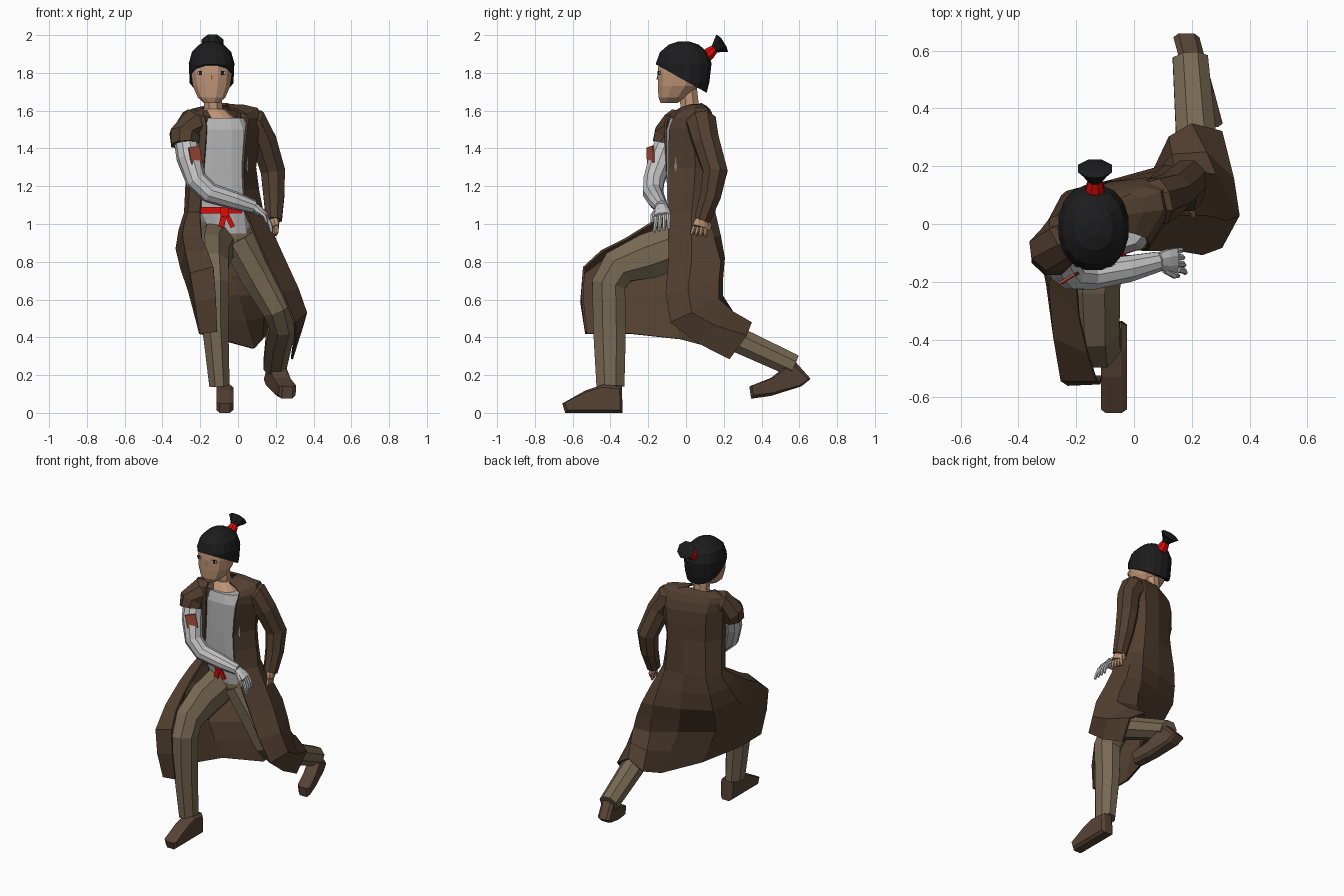
import bpy, bmesh, math
from mathutils import Vector as V, Matrix


def material(name, r, g, b):
    m = bpy.data.materials.new(name)
    m.diffuse_color = (r, g, b, 1)
    return m


ROBE = material("dark brown cloth", 0.085, 0.050, 0.029)
PANTS = material("khaki cloth", 0.185, 0.140, 0.085)
SHOE = material("shoe leather", 0.095, 0.056, 0.036)
SHIRT = material("grey cloth", 0.45, 0.45, 0.45)
GREY = material("pale grey sleeve", 0.55, 0.55, 0.55)
SKIN = material("skin", 0.52, 0.30, 0.185)
HAIR = material("black hair", 0.012, 0.012, 0.013)
RED = material("red cloth", 0.70, 0.003, 0.003)
PATCH = material("rust patch", 0.38, 0.075, 0.045)


def finish(name, bm, mat):
    bmesh.ops.recalc_face_normals(bm, faces=bm.faces)
    me = bpy.data.meshes.new(name)
    bm.to_mesh(me)
    bm.free()
    me.materials.append(mat)
    ob = bpy.data.objects.new(name, me)
    bpy.context.collection.objects.link(ob)
    return ob


def loft(name, rings, mat, closed=True, cut=None):
    bm = bmesh.new()
    rows = [[bm.verts.new(p) for p in r] for r in rings]
    n = len(rows[0])
    for a, b in zip(rows, rows[1:]):
        for i in range(n if closed else n - 1):
            j = (i + 1) % n
            bm.faces.new((a[i], a[j], b[j], b[i]))
    if closed:
        bm.faces.new(rows[0])
        bm.faces.new(rows[-1])
    if cut:  # keep only what lies above a plane
        bmesh.ops.bisect_plane(bm, geom=bm.verts[:] + bm.edges[:] + bm.faces[:],
                               plane_co=cut[0], plane_no=cut[1], clear_inner=True)
        bmesh.ops.holes_fill(bm, edges=[e for e in bm.edges if e.is_boundary])
    return finish(name, bm, mat)


def spow(a, p):
    return math.copysign(abs(a) ** p, a)


def stack(name, rings, mat, n=12, p=0.85, cut=None):
    """Horizontal rounded rings: (z, cx, cy, rx, ry)."""
    out = []
    for z, cx, cy, rx, ry in rings:
        angs = [2 * math.pi * (i + 0.5) / n for i in range(n)]
        out.append([V((cx + rx * spow(math.cos(a), p), cy + ry * spow(math.sin(a), p), z)) for a in angs])
    return loft(name, out, mat, cut=cut)


def tube(name, pts, mat, ref=(1, 0, 0), n=8):
    """Limb along a path: (x, y, z, radius along ref, other radius)."""
    c = [V(p[:3]) for p in pts]
    out = []
    for i, p in enumerate(pts):
        t = V()
        if i:
            t += (c[i] - c[i - 1]).normalized()
        if i < len(c) - 1:
            t += (c[i + 1] - c[i]).normalized()
        t.normalize()
        u = V(ref)
        u = (u - t * u.dot(t)).normalized()
        w = t.cross(u)
        r1, r2 = p[3], p[-1]
        angs = [2 * math.pi * (k + 0.5) / n for k in range(n)]
        out.append([c[i] + u * r1 * math.cos(a) + w * r2 * math.sin(a) for a in angs])
    return loft(name, out, mat)


def plate(name, centre, normal, up, w, h, t, mat):
    nrm = V(normal).normalized()
    side = V(up).cross(nrm).normalized()
    upv = nrm.cross(side)
    m = Matrix((side * w, upv * h, nrm * t)).transposed().to_4x4()
    bm = bmesh.new()
    bmesh.ops.create_cube(bm, size=1, matrix=Matrix.Translation(V(centre)) @ m)
    return finish(name, bm, mat)


def shoe(name, profile, x, half, shear):
    y0 = profile[0][0]
    cy = sum(p[0] for p in profile) / len(profile)
    cz = sum(p[1] for p in profile) / len(profile)
    rings = []
    for s, k in ((-1, 0.8), (-0.6, 1), (0.6, 1), (1, 0.8)):
        rings.append([V((x + s * half + (y - y0) * shear, cy + (y - cy) * (1 - (1 - k) * .4),
                         cz + (z - cz) * k)) for y, z in profile])
    return loft(name, rings, SHOE)


def curve(col, steps=2):
    """Smooth curve through a column of points."""
    c = [V(p) for p in col]
    c = [2 * c[0] - c[1]] + c + [2 * c[-1] - c[-2]]
    out = []
    for a, b, d, e in zip(c, c[1:], c[2:], c[3:]):
        for k in range(steps):
            t = k / steps
            out.append(0.5 * (2 * b + (d - a) * t + (2 * a - 5 * b + 4 * d - e) * t * t
                              + (3 * b - a - 3 * d + e) * t ** 3))
    return out + [c[-2]]


def cloth(name, cols):
    ob = loft(name, [curve(c) for c in cols], ROBE, closed=False)
    s = ob.modifiers.new("thickness", 'SOLIDIFY')
    s.thickness, s.offset = 0.012, 0
    return ob


# Robe skirt: columns from waist to hem, right front edge round the back to left front edge
skirt = [
    [(-.20, -.09, 1.06), (-.19, -.32, .92), (-.13, -.54, .77), (-.11, -.53, .43)],
    [(-.26, -.05, 1.06), (-.29, -.22, .94), (-.25, -.54, .74), (-.20, -.53, .42)],
    [(-.28, .02, 1.06), (-.325, -.08, .87), (-.26, -.32, .65), (-.20, -.30, .42)],
    [(-.23, .11, 1.06), (-.255, .07, .83), (-.19, -.05, .62), (-.10, -.03, .39)],
    [(-.08, .14, 1.06), (-.06, .15, .82), (.00, .09, .62), (.08, .16, .34)],
    [(.05, .15, 1.06), (.11, .20, .82), (.14, .19, .62), (.125, .30, .39)],
    [(.10, .10, 1.06), (.21, .18, .80), (.28, .17, .60), (.20, .345, .475)],
    [(.13, .03, 1.06), (.25, .03, .80), (.36, .03, .53), (.30, .32, .41)],
    [(.04, -.09, 1.06), (.15, -.09, .80), (.30, -.08, .48), (.285, .23, .285)]]
cloth("robe_skirt", skirt)

# Robe upper body: same columns, waist to collar
upper = [
    [(-.18, -.10, 1.3), (-.165, -.11, 1.51), (-.18, -.09, 1.57), (-.19, -.03, 1.61)],
    [(-.25, -.07, 1.3), (-.27, -.08, 1.50), (-.27, -.06, 1.57), (-.20, -.01, 1.615)],
    [(-.27, .00, 1.3), (-.28, .00, 1.50), (-.28, -.01, 1.585), (-.20, .01, 1.615)],
    [(-.21, .09, 1.3), (-.22, .09, 1.50), (-.22, .055, 1.59), (-.18, .045, 1.62)],
    [(-.08, .14, 1.3), (-.08, .14, 1.50), (-.10, .105, 1.60), (-.12, .075, 1.635)],
    [(.03, .15, 1.3), (.04, .155, 1.50), (.03, .125, 1.60), (-.06, .08, 1.635)],
    [(.06, .115, 1.3), (.10, .13, 1.50), (.09, .11, 1.61), (-.06, .06, 1.63)],
    [(.09, .05, 1.3), (.12, .04, 1.50), (.10, .05, 1.61), (-.055, .03, 1.63)],
    [(.025, -.09, 1.3), (.045, -.085, 1.51), (.04, -.045, 1.58), (-.05, -.02, 1.615)]]
cloth("robe_body", [[s[0]] + u for s, u in zip(skirt, upper)])

# Shirt, chest skin, sash, trousers seat
stack("shirt", [(.95, -.05, .0, .12, .09), (1.06, -.08, -.02, .145, .08), (1.3, -.085, -.025, .14, .08),
                (1.5, -.085, -.025, .145, .08), (1.56, -.09, -.01, .125, .075)], SHIRT, p=.75)
stack("chest_skin", [(1.55, -.105, .0, .10, .075), (1.61, -.13, .015, .06, .05)], SKIN)
stack("sash", [(1.055, -.09, -.02, .14, .09), (1.09, -.09, -.02, .14, .09)], RED, p=.75)
plate("sash_knot", (-.07, -.115, 1.065), (0, -1, 0), (0, 0, 1), .045, .05, .02, RED)
plate("sash_tail_long", (-.085, -.112, 1.0), (0, -1, 0), (.2, 0, 1), .03, .08, .01, RED)
plate("sash_tail_short", (-.045, -.112, 1.02), (0, -1, 0), (-.5, 0, 1), .025, .08, .01, RED)
stack("trouser_seat", [(.82, -.06, .01, .10, .07), (.92, -.06, .0, .15, .09), (1.03, -.07, -.005, .14, .085)], PANTS)

# Legs
tube("front_leg", [(-.12, -.03, .89, .11, .13), (-.14, -.2, .83, .10, .13), (-.135, -.36, .77, .092, .105),
                   (-.125, -.41, .68, .085, .097), (-.12, -.405, .45, .075, .094), (-.098, -.4, .14, .058, .08)], PANTS)
tube("rear_leg", [(0, .01, .92, .10, .11), (.11, .03, .72, .10, .105), (.21, .03, .56, .09, .095),
                  (.24, .09, .47, .08, .08), (.215, .3, .375, .075, .072), (.195, .57, .25, .066, .065)], PANTS)
shoe("front_shoe", [(-.64, 0), (-.655, .05), (-.53, .12), (-.44, .15), (-.34, .14), (-.335, 0)], -.07, .045, 0)
shoe("rear_shoe", [(.345, .075), (.335, .14), (.45, .185), (.53, .25), (.58, .27), (.66, .18), (.61, .14), (.45, .09)],
     .26, .045, -.25)

# Arms
Y = (0, 1, 0)
tube("right_short_sleeve", [(-.17, -.01, 1.535, .07), (-.24, -.045, 1.53, .085), (-.283, -.09, 1.47, .085),
                            (-.28, -.105, 1.42, .08)], ROBE, Y)
tube("right_arm", [(-.278, -.09, 1.46, .064), (-.26, -.132, 1.35, .066), (-.22, -.17, 1.23, .058),
                   (-.15, -.175, 1.165, .055), (-.02, -.155, 1.125, .048), (.085, -.13, 1.09, .036)], GREY, Y, 10)
tube("left_sleeve", [(.0, .065, 1.54, .07), (.085, .08, 1.53, .086), (.135, .105, 1.44, .075), (.185, .155, 1.28, .07),
                     (.19, .13, 1.15, .06), (.19, .085, 1.02, .046)], ROBE, Y)
plate("sleeve_patch", (-.226, -.188, 1.365), (.5, -.86, .05), (-.05, .04, .13), .066, .09, .009, PATCH)


def hand(name, wrist, knuckle, tip, spread, mat):
    """Palm, four fingers and a thumb; spread runs across the knuckles."""
    w, k, t, s = V(wrist), V(knuckle), V(tip), V(spread)
    tube(name + "_palm", [(*w, .032, .026), (*((w + k) / 2), .042, .024), (*k, .046, .019)], mat, spread)
    for i, f in enumerate((-1.5, -.5, .5, 1.5)):
        a, b = k + s * f * .021, t + s * f * .026
        mid = (a + b) / 2 + (k - w) * .14
        tube(f"{name}_finger_{i + 1}", [(*a, .012), (*mid, .011), (*b, .008)], mat, spread, 6)
    a = w + (k - w) * .3 - s * .03
    b = a - s * .022 + (k - w) * .5
    tube(name + "_thumb", [(*a, .013), (*b, .012), (*(b + (t - k) * .45), .008)], mat, spread, 6)


hand("right_hand", (.085, -.13, 1.09), (.145, -.125, 1.045), (.172, -.13, .965), (-.15, 1, .2), GREY)
hand("left_hand", (.19, .085, 1.03), (.198, .075, .985), (.195, .065, .94), (.2, -.95, .15), SKIN)

# Neck, head and face
tube("neck", [(-.13, .025, 1.56, .055), (-.135, .01, 1.73, .05)], SKIN)
stack("head", [(1.64, -.14, -.09, .04, .045), (1.67, -.14, -.07, .075, .078), (1.73, -.14, -.04, .102, .112),
               (1.8, -.14, -.022, .112, .132), (1.86, -.14, -.02, .108, .128), (1.9, -.14, -.012, .07, .08)], SKIN)
for s, side in ((-1, "right"), (1, "left")):
    x = -.14 + s * .058
    plate(side + "_eye", (x, -.142, 1.8), (s * .25, -1, 0), (0, 0, 1), .034, .016, .008, SHIRT)
    plate(side + "_pupil", (x, -.145, 1.8), (s * .25, -1, 0), (0, 0, 1), .015, .02, .008, HAIR)
tube("nose", [(-.14, -.143, 1.80, .005), (-.14, -.147, 1.765, .01)], SKIN, n=6)

# Hair cap: faceted dome cut along a sloping hairline
stack("hair_cap", [(z, -.14, -.012, rx, ry) for z, rx, ry in
                   ((1.64, .095, .11), (1.75, .118, .138), (1.85, .123, .15), (1.91, .106, .128),
                    (1.95, .066, .08), (1.966, .025, .03))], HAIR, n=16, p=.9,
      cut=((-.14, -.15, 1.84), (0, .14, .25)))

# Topknot: red tie and flared tuft
tube("hair_tie", [(-.135, .08, 1.86, .038), (-.135, .125, 1.905, .034), (-.135, .16, 1.935, .022)], RED)
tube("hair_tuft", [(-.135, .145, 1.922, .02), (-.135, .175, 1.945, .045), (-.135, .192, 1.957, .064, .06),
                   (-.135, .2, 1.962, .03)], HAIR)
